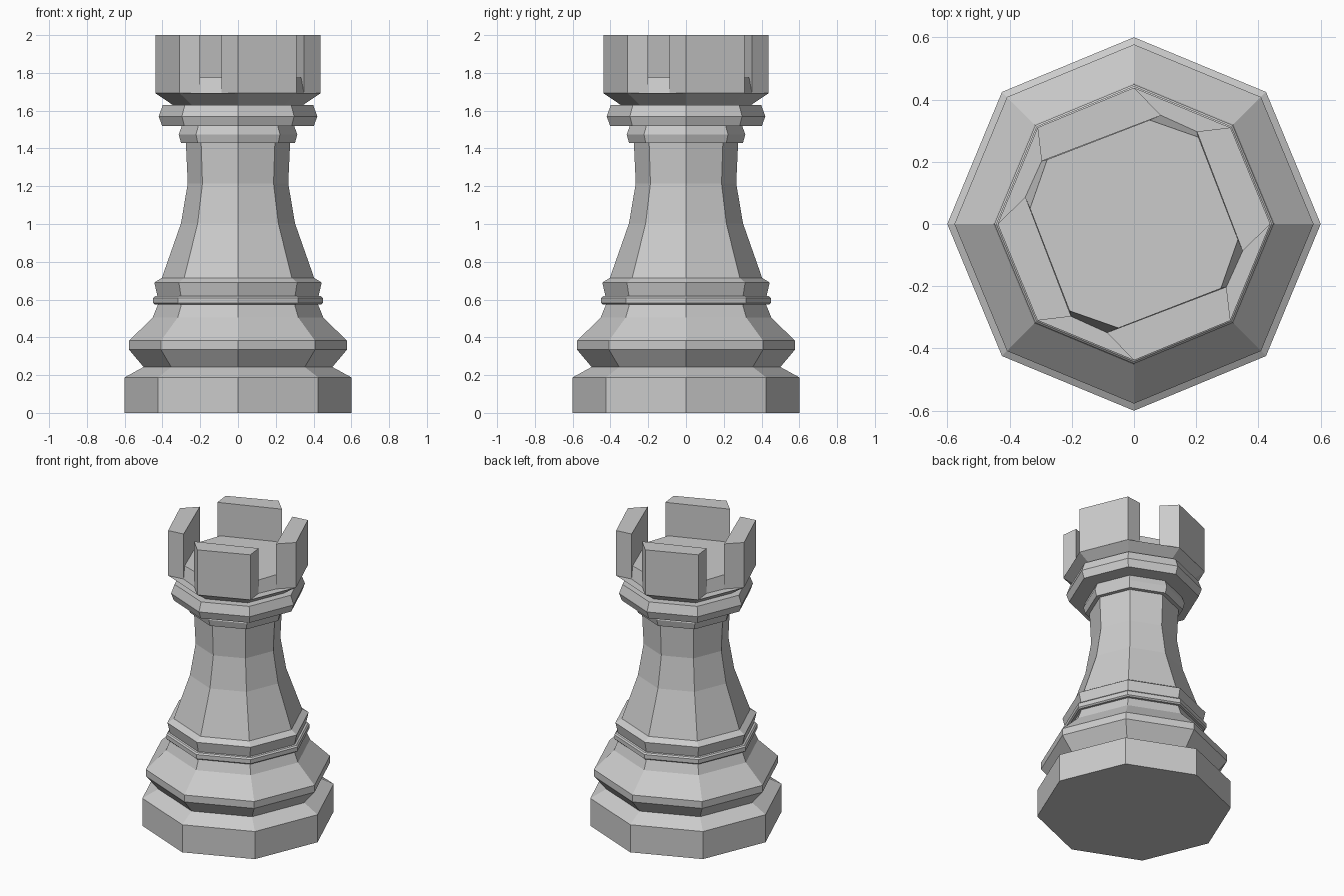
import bpy
import math
from mathutils import Matrix, Vector

if "Cube" in bpy.data.objects:
    bpy.data.objects.remove(bpy.data.objects["Cube"])


def make_object(name, verts, faces):
    mesh = bpy.data.meshes.new(name)
    mesh.from_pydata(verts, [], faces)
    mesh.update()
    obj = bpy.data.objects.new(name, mesh)
    bpy.context.collection.objects.link(obj)
    return obj


def loft(name, rings):
    """Closed solid through equal-length rings, listed counter-clockwise from bottom to top."""
    n = len(rings[0])
    verts = [p for ring in rings for p in ring]
    faces = [tuple(range(n - 1, -1, -1)),
             tuple(range(len(verts) - n, len(verts)))]
    for k in range(len(rings) - 1):
        for i in range(n):
            j = (i + 1) % n
            faces.append((k * n + i, k * n + j, (k + 1) * n + j, (k + 1) * n + i))
    return make_object(name, verts, faces)


def octagon(r, z):
    return [(r * math.cos(i * math.pi / 4), r * math.sin(i * math.pi / 4), z)
            for i in range(8)]


def turned(name, profile):
    return loft(name, [octagon(r, z) for r, z in profile])


def quarter_turns(points, z):
    """Repeat plan points four times around the axis."""
    return [tuple(Matrix.Rotation(k * math.pi / 2, 3, 'Z') @ Vector((x, y, z)))
            for k in range(4) for x, y in points]


# Octagonal turned body: plinth, mouldings, stem and collar
turned("body", [
    (0.60, 0.0), (0.60, 0.188), (0.50, 0.243), (0.577, 0.335), (0.577, 0.382),
    (0.452, 0.504), (0.424, 0.573), (0.44, 0.573), (0.449, 0.581),
    (0.449, 0.609), (0.44, 0.618), (0.427, 0.62), (0.443, 0.69),
    (0.403, 0.715), (0.302, 1.003), (0.266, 1.215), (0.276, 1.43),
    (0.302, 1.43), (0.314, 1.475), (0.297, 1.52), (0.402, 1.52),
    (0.42, 1.57), (0.398, 1.63), (0.345, 1.63), (0.438, 1.693)])

# Raised floor inside the battlements, sloping down at each gap
TOP, FLOOR, LEDGE = 2.0, 1.775, 1.693
loft("turret_floor", [
    quarter_turns([(0.202, 0.297), (0.087, 0.349)], LEDGE),
    quarter_turns([(0.207, 0.279), (0.05, 0.334)], FLOOR)])

# Four battlement blocks
block = [(0.0, 0.438), (-0.31, 0.31), (-0.297, 0.202), (0.087, 0.349)]
for k in range(4):
    turn = Matrix.Rotation(k * math.pi / 2, 3, 'Z')
    loft(f"battlement_{k + 1}", [
        [tuple(turn @ Vector((x, y, z))) for x, y in block] for z in (LEDGE, TOP)])
